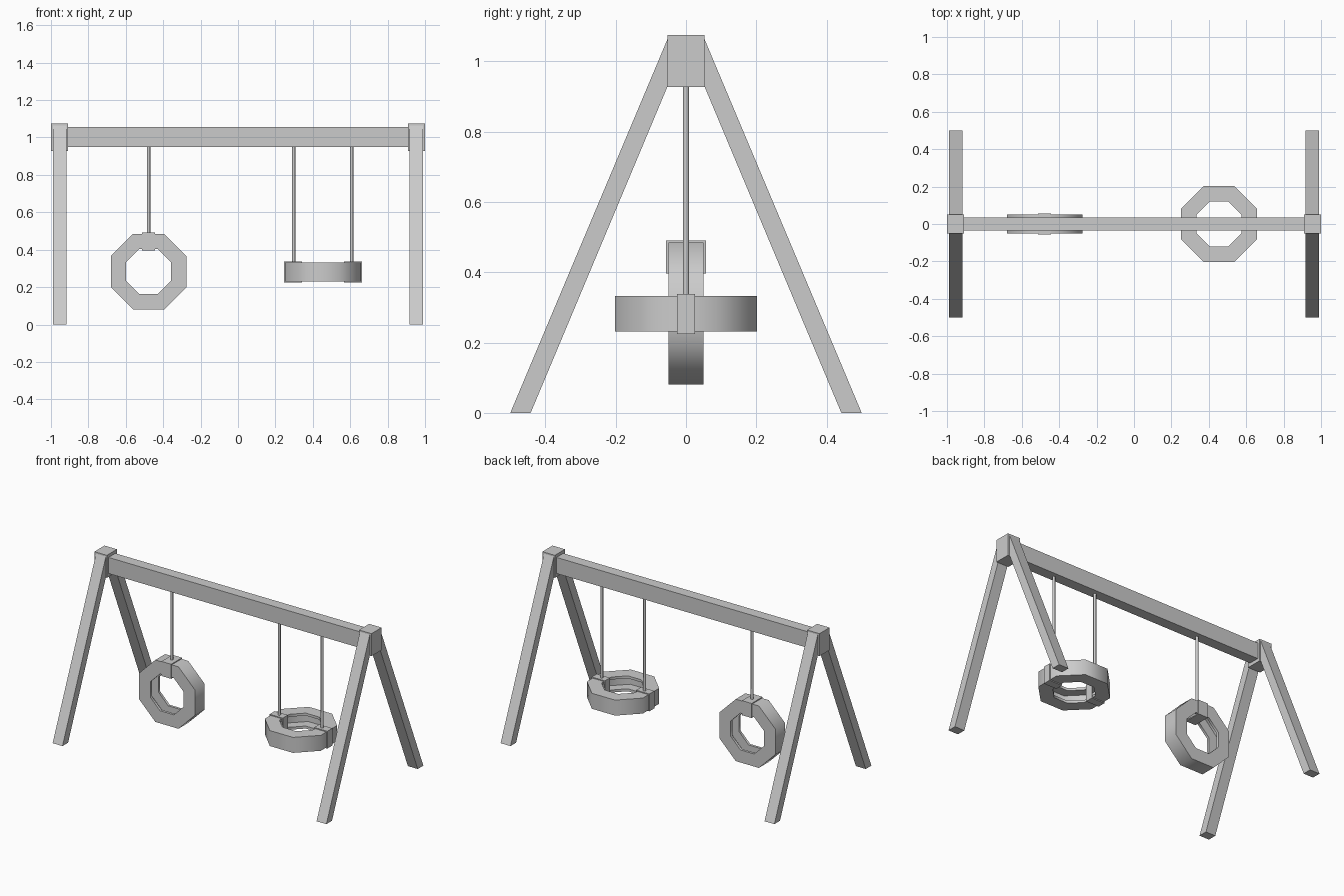
import bpy, bmesh
from math import cos, sin, pi, radians
from mathutils import Matrix, Vector

if "Cube" in bpy.data.objects:
    bpy.data.objects.remove(bpy.data.objects["Cube"])


def make(name, verts, faces, matrix=None, smooth=False):
    bm = bmesh.new()
    vs = [bm.verts.new(v) for v in verts]
    for f in faces:
        bm.faces.new([vs[i] for i in f])
    if matrix:
        bm.transform(matrix)
    bmesh.ops.recalc_face_normals(bm, faces=bm.faces)
    mesh = bpy.data.meshes.new(name)
    bm.to_mesh(mesh)
    bm.free()
    ob = bpy.data.objects.new(name, mesh)
    bpy.context.collection.objects.link(ob)
    if smooth:
        bpy.ops.object.select_all(action='DESELECT')
        ob.select_set(True)
        bpy.context.view_layer.objects.active = ob
        bpy.ops.object.shade_smooth_by_angle(angle=radians(50))
    return ob


def prism(name, profile, x0, x1):
    """Extrude a y-z profile along x."""
    n = len(profile)
    verts = [(x, y, z) for x in (x0, x1) for y, z in profile]
    faces = [list(range(n)), list(range(n, 2 * n))]
    faces += [(i, (i + 1) % n, n + (i + 1) % n, n + i) for i in range(n)]
    return make(name, verts, faces)


def rect(hy, z0, z1):
    return [(-hy, z0), (hy, z0), (hy, z1), (-hy, z1)]


def ring(name, sections, matrix, smooth=False):
    """Join equal closed sections into a closed loop."""
    m, n = len(sections), len(sections[0])
    verts = [v for s in sections for v in s]
    faces = [(i * n + j, i * n + (j + 1) % n,
              (i + 1) % m * n + (j + 1) % n, (i + 1) % m * n + j)
             for i in range(m) for j in range(n)]
    return make(name, verts, faces, matrix, smooth)


def tire(name, matrix):
    """Eight-sided tire, hollow toward the middle, axis along z."""
    o, i, g, h, w = 0.202, 0.12, 0.18, 0.0505, 0.034
    profile = [(o, -h), (o, h), (i, h), (i, w), (g, w), (g, -w), (i, -w), (i, -h)]
    k = 1 / cos(pi / 8)
    sections = []
    for s in range(8):
        a = pi / 8 + s * pi / 4
        sections.append([(r * k * cos(a), r * k * sin(a), z) for r, z in profile])
    return ring(name, sections, matrix, smooth=True)


def strap(name, half_width, matrix):
    """Band wrapped round the tire section on its +x side."""
    t, r0, r1, h = 0.006, 0.119, 0.202, 0.0505
    sections = []
    for sx, sz in ((0, -1), (1, -1), (1, 1), (0, 1)):
        xin = r1 if sx else r0
        xout = xin + (t if sx else -t)
        w = half_width
        sections.append([(xin, -w, sz * h), (xin, w, sz * h),
                         (xout, w, sz * (h + t)), (xout, -w, sz * (h + t))])
    return ring(name, sections, matrix)


def rope(name, x, z0, z1):
    bpy.ops.mesh.primitive_cylinder_add(vertices=8, radius=0.009, depth=z1 - z0,
                                        location=(x, 0, (z0 + z1) / 2))
    bpy.context.object.name = name
    bpy.ops.object.shade_smooth_by_angle(angle=radians(50))


# Frame: top beam, corner blocks and splayed legs
prism("top_beam", rect(0.035, 0.95, 1.055), -0.92, 0.92)
for side, sx in (("left", -1), ("right", 1)):
    prism(side + "_corner_block", rect(0.052, 0.928, 1.075), sx * 0.91, sx)
    for end, sy in (("front", -1), ("back", 1)):
        leg = [(0.5, 0), (0.442, 0), (0.05, 0.935), (0.05, 1.07)]
        prism(f"{side}_{end}_leg", [(sy * y, z) for y, z in leg],
              sx * 0.917, sx * 0.988)

# Upright tire swing on one rope
upright = Matrix.Translation(Vector((-0.478, 0, 0.283))) @ Matrix.Rotation(pi / 2, 4, 'X')
tire("upright_tire", upright)
strap("upright_strap", 0.035, upright @ Matrix.Rotation(pi / 2, 4, 'Z'))
rope("upright_rope", -0.478, 0.483, 0.96)

# Flat tire swing on two ropes
flat = Matrix.Translation(Vector((0.4545, 0, 0.2815)))
tire("flat_tire", flat)
for side, angle, x in (("left", pi, 0.298), ("right", 0, 0.608)):
    strap(side + "_flat_strap", 0.026, flat @ Matrix.Rotation(angle, 4, 'Z'))
    rope(side + "_flat_rope", x, 0.332, 0.96)
